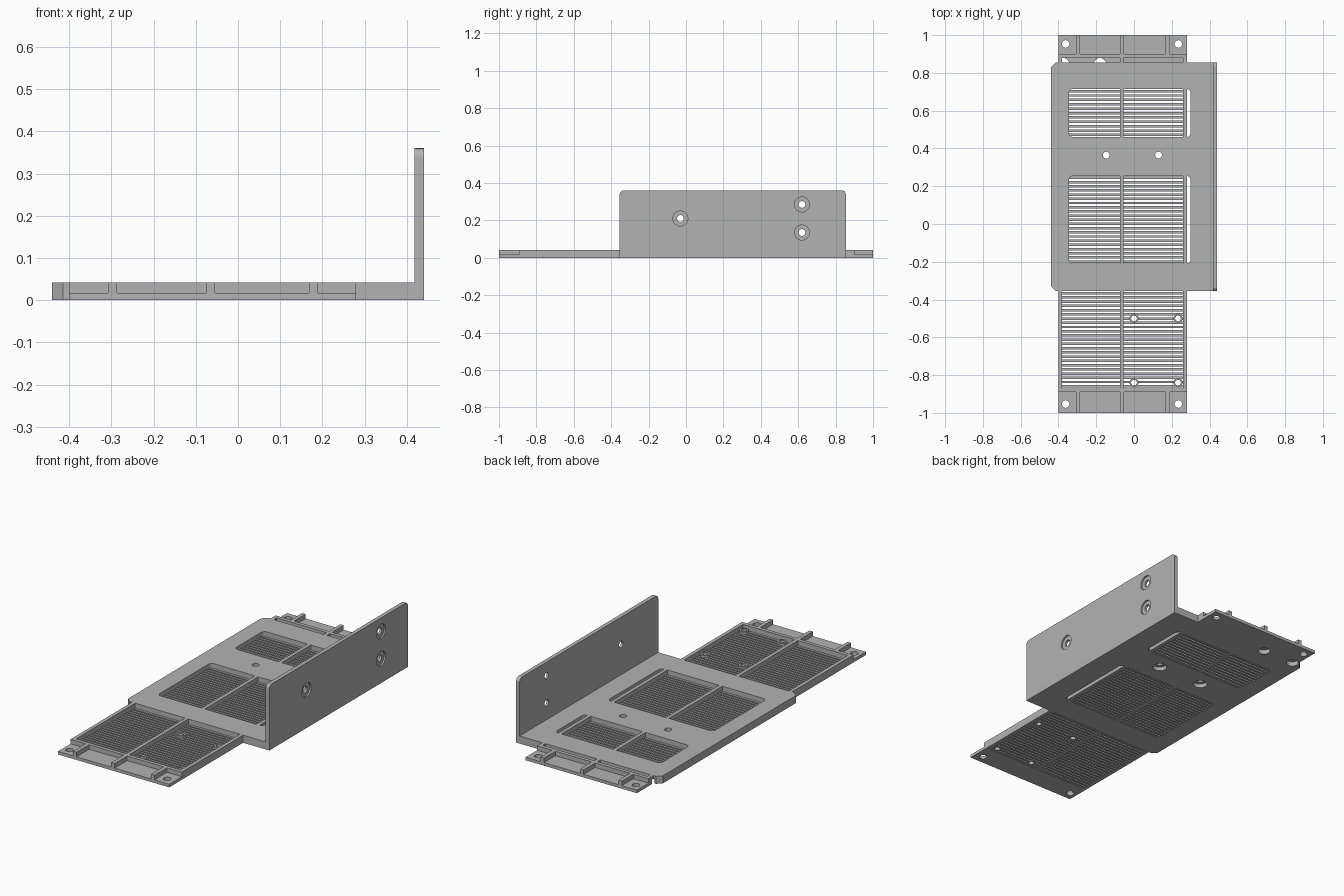
import bpy
import bmesh
from math import cos, sin, pi
from mathutils import Matrix, Vector

cube = bpy.data.objects.get("Cube")
if cube:
    bpy.data.objects.remove(cube, do_unlink=True)

grey = bpy.data.materials.new("metal_grey")
grey.use_nodes = True
COLOUR = (0.45, 0.45, 0.45, 1)
grey.diffuse_color = COLOUR
grey.node_tree.nodes["Principled BSDF"].inputs["Base Color"].default_value = COLOUR

TOP, FLOOR = 0.042, 0.017          # full height and thin floor height
LEFT, RIGHT, RAIL = -0.40, 0.28, 0.02
BACK, FRONT = 0.855, -0.355        # ends of the wide plate


def box(bm, x0, x1, y0, y1, z0, z1):
    m = Matrix.LocRotScale(Vector((x0 + x1, y0 + y1, z0 + z1)) / 2, None,
                           Vector((x1 - x0, y1 - y0, z1 - z0)))
    bmesh.ops.create_cube(bm, size=1, matrix=m)


def cylinder(bm, x, y, z0, z1, r):
    bmesh.ops.create_cone(bm, cap_ends=True, segments=32, radius1=r, radius2=r,
                          depth=z1 - z0, matrix=Matrix.Translation((x, y, (z0 + z1) / 2)))


def cylinder_x(bm, y, z, x0, x1, r):
    m = Matrix.Translation(((x0 + x1) / 2, y, z)) @ Matrix.Rotation(pi / 2, 4, "Y")
    bmesh.ops.create_cone(bm, cap_ends=True, segments=32, radius1=r, radius2=r,
                          depth=x1 - x0, matrix=m)


def prism(bm, points, push):
    face = bm.faces.new([bm.verts.new(p) for p in points])
    out = bmesh.ops.extrude_face_region(bm, geom=[face])
    bmesh.ops.translate(bm, vec=push, verts=[v for v in out["geom"]
                                             if isinstance(v, bmesh.types.BMVert)])
    bmesh.ops.recalc_face_normals(bm, faces=bm.faces[:])


def rounded(a0, a1, b0, b1, r, steps=5):
    pts = []
    for k, (a, b) in enumerate([(a1 - r, b1 - r), (a0 + r, b1 - r),
                                (a0 + r, b0 + r), (a1 - r, b0 + r)]):
        for i in range(steps + 1):
            t = (k + i / steps) * pi / 2
            pts.append((a + r * cos(t), b + r * sin(t)))
    return pts


def finish(name, bm):
    mesh = bpy.data.meshes.new(name)
    bm.to_mesh(mesh)
    bm.free()
    mesh.materials.append(grey)
    ob = bpy.data.objects.new(name, mesh)
    bpy.context.collection.objects.link(ob)
    return ob


def cut(ob, bm):
    """Subtract the cutter mesh and bake the result."""
    tool = finish("cutter", bm)
    tool.hide_render = True
    mod = ob.modifiers.new("cut", "BOOLEAN")
    mod.operation, mod.solver, mod.object = "DIFFERENCE", "EXACT", tool
    deps = bpy.context.evaluated_depsgraph_get()
    mesh = bpy.data.meshes.new_from_object(ob.evaluated_get(deps))
    ob.modifiers.clear()
    ob.data = mesh
    bpy.data.objects.remove(tool, do_unlink=True)


def slats(bm, x0, x1, y0, y1, pitch=0.0222, width=0.013):
    n = round((y1 - y0) / pitch)
    step = (y1 - y0) / n
    for i in range(n):
        mid = y0 + (i + 0.5) * step
        box(bm, x0, x1, mid - width / 2, mid + width / 2, 0, FLOOR)


WINDOWS = [(0.46, 0.715), (-0.21, 0.255)]
POCKETS = [(-0.18, 0.847), (-0.375, 0.847)]

# Wide plate with clipped left corners
bm = bmesh.new()
c = 0.025
prism(bm, [(-0.44, FRONT + c, 0), (-0.44 + c, FRONT, 0), (0.418, FRONT, 0),
           (0.418, BACK, 0), (-0.44 + c, BACK, 0), (-0.44, BACK - c, 0)], (0, 0, TOP))
plate = finish("wide_plate", bm)

# Windows, screw holes and blind pockets in the plate
bm = bmesh.new()
for y0, y1 in WINDOWS:
    prism(bm, [(x, y, -0.1) for x, y in rounded(-0.345, 0.30, y0, y1, 0.022)], (0, 0, 0.3))
cut(plate, bm)
for r, bottom, top, spots in [
        (0.018, -0.1, 0.1, [(-0.147, 0.365), (0.13, 0.365)]),
        (0.037, -0.1, 0.022, [(-0.147, 0.365), (0.13, 0.365)]),
        (0.032, -0.1, 0.025, POCKETS)]:
    bm = bmesh.new()
    for x, y in spots:
        cylinder(bm, x, y, bottom, top, r)
    cut(plate, bm)

# Upright side wall with counterbored holes
bm = bmesh.new()
outline = [p for p in rounded(FRONT, BACK, 0, 0.36, 0.022) if p[1] > 0.1]
prism(bm, [(0.418, y, z) for y, z in outline + [(FRONT, 0), (BACK, 0)]], (0.022, 0, 0))
wall = finish("side_wall", bm)
for r, start in [(0.018, 0.3), (0.04, 0.431)]:
    bm = bmesh.new()
    for y, z in [(-0.03, 0.21), (0.62, 0.285), (0.62, 0.135)]:
        cylinder_x(bm, y, z, start, 0.5, r)
    cut(wall, bm)

# Recessed grilles and ribs inside the windows
bm = bmesh.new()
for y0, y1 in WINDOWS:
    slats(bm, -0.345, RIGHT - RAIL, y0, y1)
    box(bm, -0.075, -0.055, y0, y1, 0, TOP)
    box(bm, RIGHT - RAIL, RIGHT, y0, y1, 0, TOP)
finish("window_grilles", bm)

# Front grille, cleared around its four screw bosses
BOSSES = [(x, y) for x in (0, 0.233) for y in (-0.5, -0.84)]
bm = bmesh.new()
slats(bm, LEFT + RAIL, RIGHT - RAIL, -0.87, FRONT)
grille = finish("front_grille", bm)
bm = bmesh.new()
for x, y in BOSSES:
    cylinder(bm, x, y, -0.1, 0.1, 0.02)
cut(grille, bm)

bm = bmesh.new()
for x, y in BOSSES:
    cylinder(bm, x, y, 0, 0.028, 0.024)
bosses = finish("screw_bosses", bm)
bm = bmesh.new()
for x, y in BOSSES:
    cylinder(bm, x, y, -0.1, 0.1, 0.015)
cut(bosses, bm)

# Front and back tray rails
bm = bmesh.new()
for y0, y1 in [(-0.87, FRONT), (BACK, 0.88)]:
    for x in (LEFT, -0.075, RIGHT - RAIL):
        box(bm, x, x + RAIL, y0, y1, 0, TOP)
rails = finish("tray_rails", bm)

# Narrow floor strip behind the plate
bm = bmesh.new()
box(bm, LEFT + RAIL, RIGHT - RAIL, BACK, 0.88, 0, FLOOR)
strip = finish("back_strip", bm)
for part in (rails, strip):
    bm = bmesh.new()
    for x, y in POCKETS:
        cylinder(bm, x, y, -0.1, 0.025, 0.032)
    cut(part, bm)

# Mounting flanges at both ends: floor with holes, cross wall, three ribs
for name, s, inner, edge in [("front", -1, 0.87, 0.89), ("back", 1, 0.88, 0.90)]:
    bm = bmesh.new()
    box(bm, LEFT, RIGHT, *sorted((s * edge, s)), 0, FLOOR)
    flange = finish(name + "_flange", bm)
    bm = bmesh.new()
    for x in (-0.362, 0.235):
        cylinder(bm, x, s * 0.953, -0.1, 0.1, 0.02)
    cut(flange, bm)
    bm = bmesh.new()
    box(bm, LEFT, RIGHT, *sorted((s * inner, s * edge)), 0, TOP)
    for x in (-0.308, -0.075, 0.168):
        box(bm, x, x + 0.021, *sorted((s * edge, s)), FLOOR, TOP)
    finish(name + "_ribs", bm)
